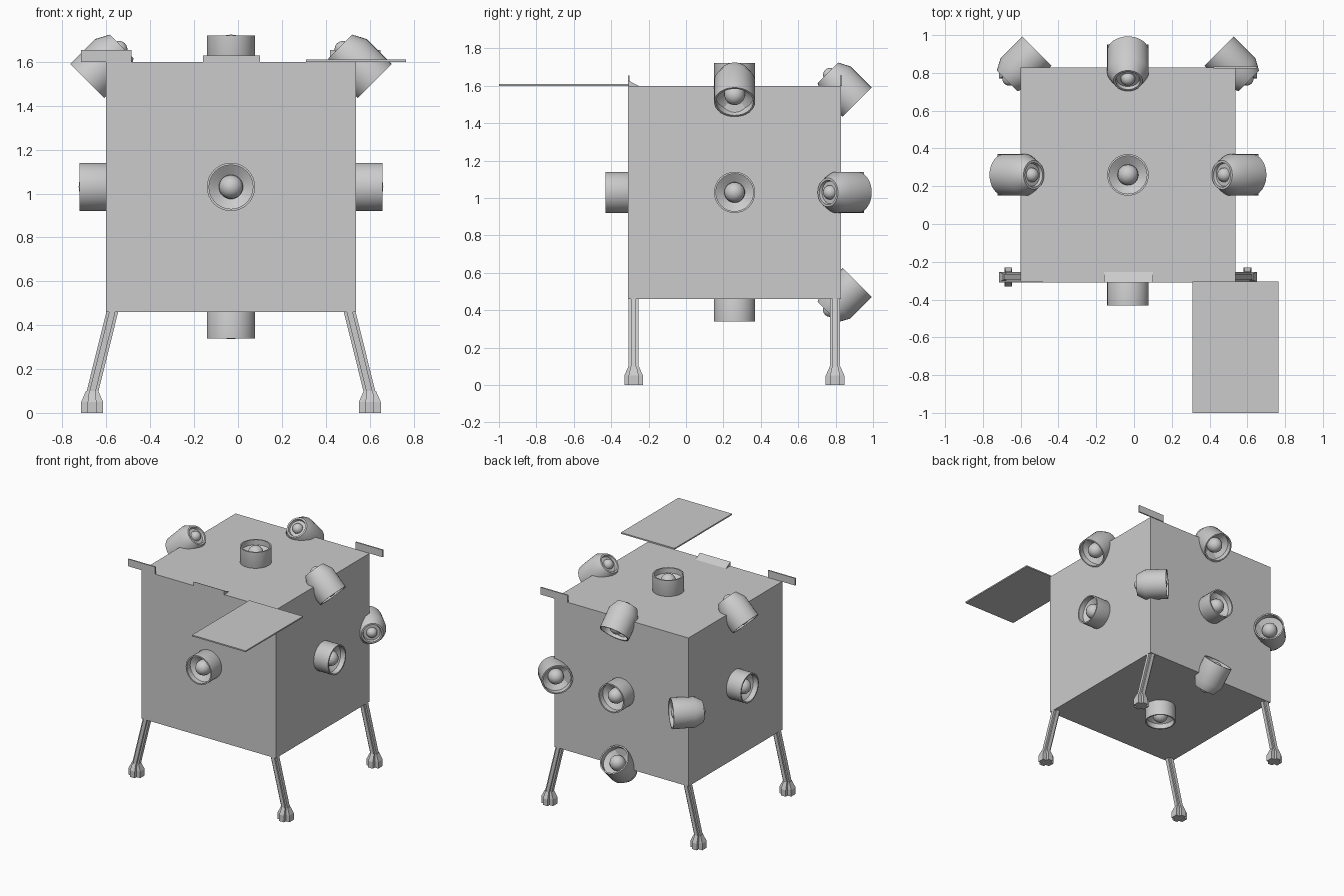
import bpy, bmesh, math
from mathutils import Vector

cube = bpy.data.objects.get("Cube")
if cube:
    bpy.data.objects.remove(cube, do_unlink=True)

grey = bpy.data.materials.new("plain grey")
grey.use_nodes = True
grey.diffuse_color = (0.6, 0.6, 0.6, 1)
grey.node_tree.nodes["Principled BSDF"].inputs["Base Color"].default_value = (0.6, 0.6, 0.6, 1)

CENTRE = Vector((-0.032, 0.26, 1.03))
HALF = 0.569


def finish(bm, name, smooth=False):
    bmesh.ops.recalc_face_normals(bm, faces=bm.faces)
    mesh = bpy.data.meshes.new(name)
    bm.to_mesh(mesh)
    bm.free()
    mesh.materials.append(grey)
    obj = bpy.data.objects.new(name, mesh)
    bpy.context.collection.objects.link(obj)
    if smooth:
        bpy.ops.object.select_all(action='DESELECT')
        obj.select_set(True)
        bpy.context.view_layer.objects.active = obj
        bpy.ops.object.shade_smooth_by_angle(angle=math.radians(30))
    return obj


def box(name, low, high):
    bm = bmesh.new()
    bmesh.ops.create_cube(bm, size=1)
    low, high = Vector(low), Vector(high)
    for v in bm.verts:
        v.co = (low + high) / 2 + v.co * (high - low)
    return finish(bm, name)


def loft(name, rings):
    """Skin a stack of equal-length rings and cap both ends."""
    bm = bmesh.new()
    loops = [[bm.verts.new(p) for p in ring] for ring in rings]
    count = len(loops[0])
    for a, b in zip(loops, loops[1:]):
        for i in range(count):
            j = (i + 1) % count
            bm.faces.new((a[i], a[j], b[j], b[i]))
    bm.faces.new(loops[0])
    bm.faces.new(loops[-1])
    return finish(bm, name)


def dome(radius, base, sign, steps=5):
    """Profile points of a round lens, from its foot to its pole."""
    angles = [math.pi / 2 * i / steps for i in range(steps + 1)]
    return [(radius * math.cos(a), base + sign * radius * math.sin(a)) for a in angles]


# Camera pod profile (radius, height): front lens, recessed cup, barrel, taper, rear lens
POD = (dome(0.055, -0.055, 1)[::-1] + [(0.055, -0.07), (0.1, -0.04), (0.1, 0), (0.11, 0),
       (0.11, -0.16), (0.077, -0.222), (0.065, -0.222), (0.06, -0.205), (0.038, -0.205)]
       + dome(0.038, -0.205, -1)[1:])


def pod(name, position, direction):
    bm = bmesh.new()
    verts = [bm.verts.new((r, 0, z)) for r, z in POD]
    edges = [bm.edges.new(pair) for pair in zip(verts, verts[1:])]
    bmesh.ops.spin(bm, geom=verts + edges, cent=(0, 0, 0), axis=(0, 0, 1),
                   angle=math.tau, steps=32, use_duplicate=False)
    bmesh.ops.remove_doubles(bm, verts=bm.verts, dist=0.0005)
    obj = finish(bm, name, smooth=True)
    direction = Vector(direction).normalized()
    obj.rotation_euler = direction.to_track_quat('Z', 'Y').to_euler()
    obj.location = position + direction * 0.122


# Body
box("body", CENTRE - Vector((HALF,) * 3), CENTRE + Vector((HALF,) * 3))

# Pods in the middle of each face
for side, d in {"front": (0, -1, 0), "back": (0, 1, 0), "left": (1, 0, 0),
                "right": (-1, 0, 0), "top": (0, 0, 1), "bottom": (0, 0, -1)}.items():
    pod(side + "_pod", CENTRE + Vector(d) * HALF, d)

# Pods lying across edges: edge offset, facing direction
for side, edge, d in (("top_left", (1, 0, 1), (1, 0, -1)),
                      ("top_right", (-1, 0, 1), (-1, 0, -1)),
                      ("top_back", (0, 1, 1), (0, 1, -1)),
                      ("bottom_back", (0, 1, -1), (0, 1, 1)),
                      ("back_left", (1, 1, 0), (-1, 1, 0)),
                      ("back_right", (-1, 1, 0), (1, 1, 0))):
    pod(side + "_edge_pod", CENTRE + Vector(edge) * HALF, d)


def plus(x, y, z, reach, arm_x, arm_y):
    """Plus-shaped cross-section; arm_x and arm_y are the half widths."""
    quarter = [(reach, arm_y), (arm_x, arm_y), (arm_x, reach)]
    pts = (quarter + [(-a, b) for a, b in quarter[::-1]]
           + [(-a, -b) for a, b in quarter] + [(a, -b) for a, b in quarter[::-1]])
    return [(x + a, y + b, z) for a, b in pts]


# Splayed legs with flared feet
for sx, x_name in ((1, "left"), (-1, "right")):
    for y, y_name in ((-0.28, "front"), (0.797, "back")):
        top_x = CENTRE.x + sx * 0.54
        foot_x = CENTRE.x + sx * 0.633
        loft(f"{y_name}_{x_name}_leg", [plus(top_x, y, 0.465, 0.027, 0.014, 0.014),
                                        plus(foot_x, y, 0.09, 0.027, 0.014, 0.014)])
        loft(f"{y_name}_{x_name}_foot", [plus(foot_x, y, 0.1, 0.028, 0.014, 0.016),
                                         plus(foot_x, y, 0.05, 0.05, 0.02, 0.027),
                                         plus(foot_x, y, 0, 0.05, 0.02, 0.027)])

# Flat panel reaching forward from the top edge
box("front_panel", (0.31, -1, 1.6), (0.765, -0.305, 1.61))

# Upright tabs on two opposite corners
box("front_right_tab", (-0.715, -0.311, 1.6), (-0.485, -0.301, 1.655))
box("back_left_tab", (0.42, 0.824, 1.6), (0.65, 0.834, 1.655))

# Sloped wedge on the top front edge
loft("front_wedge", [[(x, -0.311, 1.595), (x, -0.311, 1.63), (x, -0.255, 1.6)]
                     for x in (-0.16, 0.1)])
